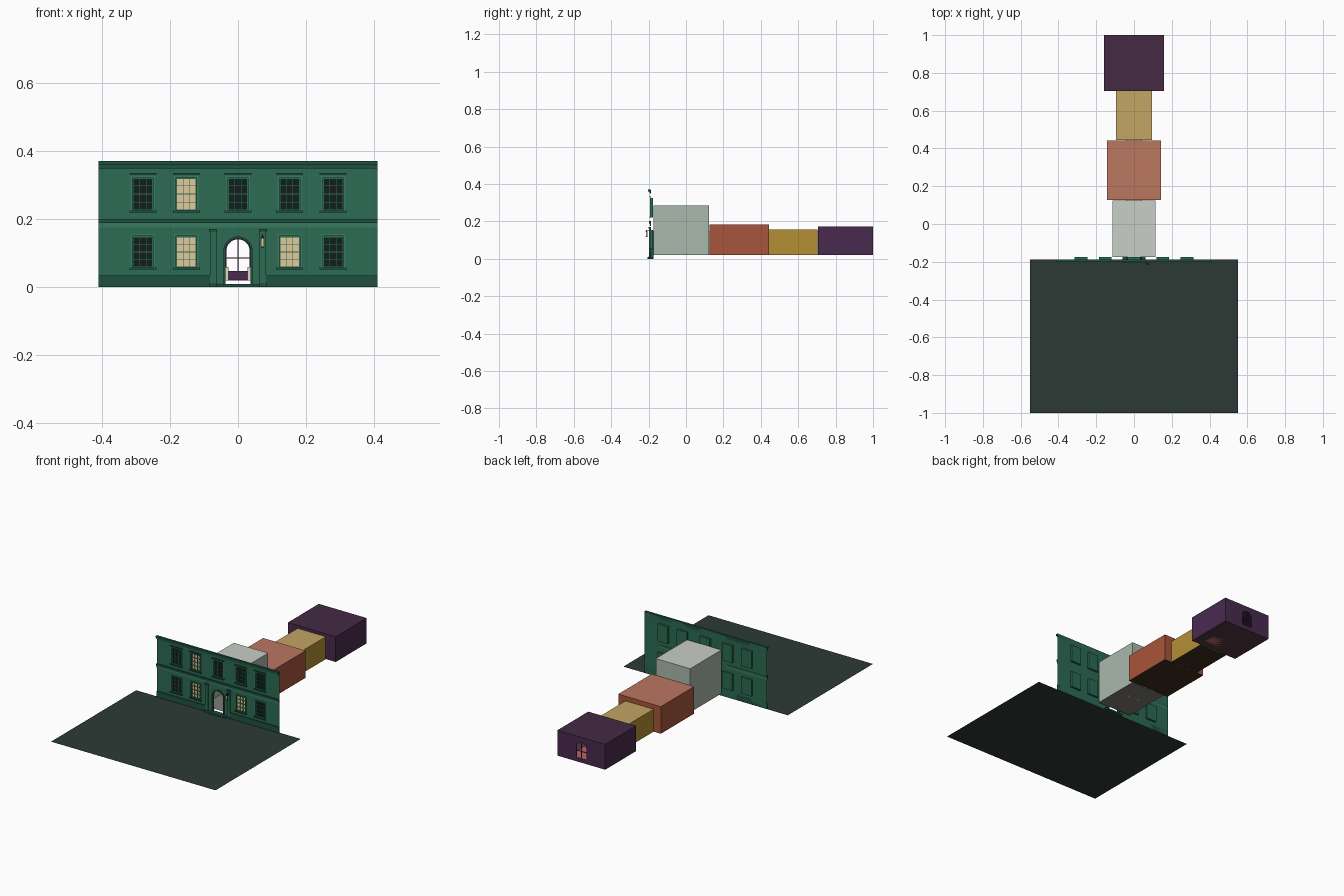
import bpy, bmesh, math

if "Cube" in bpy.data.objects:
    bpy.data.objects.remove(bpy.data.objects["Cube"])

MATS = {}
def mat(name, r, g, b):
    m = bpy.data.materials.new(name)
    m.diffuse_color = tuple((c / 255) ** 2.2 for c in (r, g, b)) + (1,)
    m.use_nodes = True
    m.node_tree.nodes["Principled BSDF"].inputs["Base Color"].default_value = m.diffuse_color
    MATS[name] = m
for spec in [("green", 48, 106, 84), ("dark_green", 36, 82, 65), ("light_green", 58, 122, 96),
             ("night_glass", 24, 36, 34), ("lit_glass", 222, 200, 152), ("paving", 48, 60, 57),
             ("iron", 30, 34, 34), ("cream", 226, 218, 196), ("brown_floor", 66, 47, 32),
             ("stone_floor", 125, 122, 115), ("plum_floor", 84, 58, 66), ("rug", 185, 98, 105)]:
    mat(*spec)

def finish(name, bm, material):
    me = bpy.data.meshes.new(name)
    bm.to_mesh(me)
    bm.free()
    ob = bpy.data.objects.new(name, me)
    bpy.context.collection.objects.link(ob)
    me.materials.append(MATS[material])
    return ob

def boxes(name, material, *specs):
    """One object from boxes given as (x0, x1, y0, y1, z0, z1)."""
    bm = bmesh.new()
    for x0, x1, y0, y1, z0, z1 in specs:
        vs = bmesh.ops.create_cube(bm, size=1)["verts"]
        for v in vs:
            v.co.x = x1 if v.co.x > 0 else x0
            v.co.y = y1 if v.co.y > 0 else y0
            v.co.z = z1 if v.co.z > 0 else z0
    return finish(name, bm, material)

def sheet(name, material, x0, x1, y0, y1, z):
    bm = bmesh.new()
    bm.faces.new([bm.verts.new(p) for p in ((x0, y0, z), (x1, y0, z), (x1, y1, z), (x0, y1, z))])
    return finish(name, bm, material)

def arch(hw, spring, rise, n):
    return [(hw * math.sin(i * math.pi / 2 / n), spring + rise * math.cos(i * math.pi / 2 / n))
            for i in range(n + 1)]

def holed_wall(bm, y, w, z0, z1, hw, zb, spring, rise=0.0):
    """Upright wall with a centred opening, made of two mirrored halves."""
    pts = arch(hw, spring, rise, 10 if rise else 1) + [(hw, zb)]
    if zb > z0:
        pts += [(0, zb), (0, z0)]
    pts += [(w, z0), (w, z1), (0, z1)]
    for s in (1, -1):
        bm.faces.new([bm.verts.new((s * x, y, z)) for x, z in pts])

def arch_ring(name, material, hw, t, zb, spring, y0, y1):
    """Arched frame of width t around an opening."""
    def outline(r):
        a = [(r, zb)] + arch(r, spring, r, 10)[::-1]
        return a + [(-x, z) for x, z in a[-2::-1]]
    bm = bmesh.new()
    loops = [[bm.verts.new((x, y, z)) for x, z in outline(r)]
             for r, y in ((hw, y0), (hw + t, y0), (hw + t, y1), (hw, y1))]
    for k in range(4):
        a, b = loops[k], loops[(k + 1) % 4]
        for i in range(len(a) - 1):
            bm.faces.new((a[i], b[i], b[i + 1], a[i + 1]))
    for i in (0, -1):
        bm.faces.new([l[i] for l in loops])
    bmesh.ops.recalc_face_normals(bm, faces=bm.faces)
    return finish(name, bm, material)

# paved forecourt
sheet("forecourt", "paving", -.55, .55, -1, -.187, 0)

# facade sheet with window holes and arched doorway
F, W, HW = -.188, .41, .030
cols = (-.28, -.152, 0, .152, .28)
wins = [(x, .226, .322) for x in cols] + [(x, .058, .150) for x in cols if x]
xs = [-W] + sorted([c + s * HW for c in cols if c for s in (1, -1)] + [-.06, -HW, HW, .06]) + [W]
zs = [0, .058, .150, .17, .226, .322, .37]
bm = bmesh.new()
for x0, x1 in zip(xs, xs[1:]):
    for z0, z1 in zip(zs, zs[1:]):
        cx, cz = (x0 + x1) / 2, (z0 + z1) / 2
        in_window = any(abs(cx - x) < HW and a < cz < b for x, a, b in wins)
        in_portal = abs(cx) < .06 and cz < .17
        if not (in_window or in_portal):
            bm.faces.new([bm.verts.new(p) for p in ((x0, F, z0), (x1, F, z0), (x1, F, z1), (x0, F, z1))])
holed_wall(bm, F, .06, 0, .17, .037, 0, .106, .037)
bmesh.ops.remove_doubles(bm, verts=bm.verts, dist=1e-5)
finish("facade_wall", bm, "green")

# plinth, string course and cornice
boxes("plinth", "dark_green", *[(s * .0725 - (.3375 if s < 0 else 0), s * .0725 + (.3375 if s > 0 else 0),
      -.194, F, 0, .035) for s in (-1, 1)])
boxes("string_course", "dark_green", (-W, W, -.197, F, .189, .201))
boxes("string_fascia", "light_green", (-W, W, -.192, F, .175, .189))
boxes("cornice", "dark_green", (-W, W, -.193, F, .349, .355), (-W, W, -.197, F, .355, .361),
      (-W, W, -.202, F, .361, .371))

# sash windows
lit = {(-.152, .226), (-.152, .058), (.152, .058)}
for x, a, b in wins:
    l, r = x - HW, x + HW
    boxes("window_reveal", "green", (l - .004, l, F, -.176, a - .004, b + .004),
          (r, r + .004, F, -.176, a - .004, b + .004), (l, r, F, -.176, b, b + .004),
          (l, r, F, -.176, a - .004, a), (l, r, -.179, -.176, a, b))
    boxes("window_pane", "lit_glass" if (x, a) in lit else "night_glass", (l, r, -.181, -.179, a, b))
    y0, y1, t, m = -.185, -.181, .003, .0007
    bars = [(l, l + t, y0, y1, a, b), (r - t, r, y0, y1, a, b),
            (l, r, y0, y1, a, a + t), (l, r, y0, y1, b - t, b)]
    bars += [(x + d - m, x + d + m, y0, y1, a, b) for d in (-.0095, .0095)]
    for i in (1, 2, 3):
        z = a + (b - a) * i / 4
        k = m * (2 if i == 2 else 1)
        bars.append((l, r, y0, y1, z - k, z + k))
    boxes("window_sash", "green", *bars)
    boxes("window_architrave", "light_green", (l - .006, l, -.192, F, a, b + .006),
          (r, r + .006, -.192, F, a, b + .006), (l, r, -.192, F, b, b + .006))
    boxes("window_sill", "dark_green", (l - .010, r + .010, -.196, F, a - .006, a))
    if a > .2:
        boxes("window_hood", "dark_green", (l - .010, r + .010, -.197, F, b + .010, b + .014))

# entrance portal
boxes("pilasters", "green", *[(s * .0735 - .0095, s * .0735 + .0095, -.197, F, .012, .163) for s in (-1, 1)])
boxes("pilaster_bases_and_caps", "dark_green",
      *[(s * .0735 - .012, s * .0735 + .012, -.200, F, z0, z1)
        for s in (-1, 1) for z0, z1 in ((0, .012), (.163, .171))])
arch_ring("door_surround", "dark_green", .037, .006, .01, .106, -.194, -.174)
boxes("doorstep", "dark_green", (-.06, .06, -.206, -.174, 0, .010))

# wall lantern
boxes("lantern_frame", "iron", (.067, .077, -.216, -.206, .143, .146), (.069, .075, -.214, -.208, .146, .151),
      (.067, .077, -.216, -.206, .117, .120), (.071, .073, -.212, -.190, .151, .153),
      (.070, .074, -.199, -.196, .138, .156))
boxes("lantern_glass", "lit_glass", (.068, .076, -.215, -.207, .120, .143))

# enfilade of four rooms: name, half width, y range, top, wall colour, ceiling colour, floor
rooms = [("hall", .115, -.174, .124, .284, (168, 184, 171), (200, 205, 198), "stone_floor"),
         ("salon", .142, .126, .443, .184, (166, 86, 62), (186, 118, 96), "brown_floor"),
         ("passage", .094, .445, .703, .156, (178, 142, 56), (194, 164, 100), "brown_floor"),
         ("study", .160, .705, 1.0, .173, (74, 46, 80), (70, 46, 70), "plum_floor")]
Z0 = .02
for name, w, y0, y1, top, wall, ceil, floor in rooms:
    mat(name + "_paint", *wall)
    mat(name + "_ceiling", *ceil)
    bm = bmesh.new()
    for s in (-1, 1):
        bm.faces.new([bm.verts.new(p) for p in ((s * w, y0, Z0), (s * w, y1, Z0), (s * w, y1, top), (s * w, y0, top))])
    holed_wall(bm, y0, w, Z0, top, .038, Z0, .145)
    if name == "study":
        holed_wall(bm, y1, w, Z0, top, .036, .047, .107, .036)
    else:
        holed_wall(bm, y1, w, Z0, top, .038, Z0, .145)
        # cased opening into the next room
        boxes(name + "_door_casing", "cream", *[(s * .0405 - .0025, s * .0405 + .0025, y1 - .004, y1 + .006, Z0, .148)
              for s in (-1, 1)], (-.038, .038, y1 - .004, y1 + .006, .145, .148))
    finish(name + "_walls", bm, name + "_paint")
    sheet(name + "_ceiling", name + "_ceiling", -w, w, y0, y1, top)
    sheet(name + "_floor", floor, -w, w, y0, y1, Z0)

# arched end window, rug and hall pedestals
arch_ring("end_window_frame", "study_paint", .034, .003, .047, .107, .994, .9995)
boxes("end_window_bars", "study_paint", (-.0015, .0015, .994, .999, .047, .142), (-.035, .035, .994, .999, .085, .088))
boxes("study_rug", "rug", (-.10, .10, .75, .97, Z0, Z0 + .002))
boxes("hall_pedestals", "cream", *[(s * .036 - .008, s * .036 + .008, -.02, .0, Z0, .06) for s in (-1, 1)])
